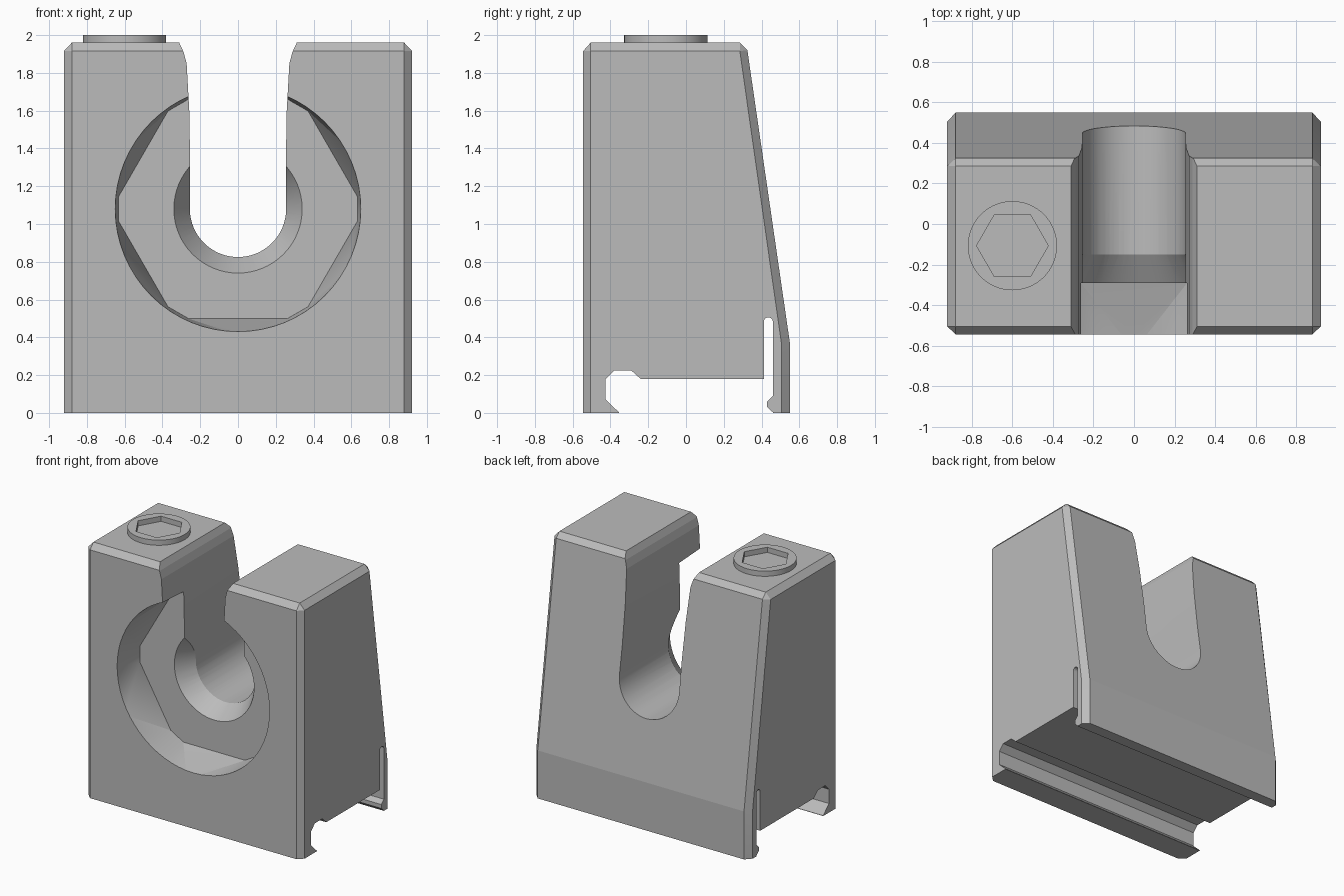
import bpy, bmesh, math
from mathutils import Vector

if "Cube" in bpy.data.objects:
    bpy.data.objects.remove(bpy.data.objects["Cube"])

grey = bpy.data.materials.new("plain grey")
grey.diffuse_color = (0.5, 0.5, 0.5, 1)
grey.use_nodes = True
grey.node_tree.nodes["Principled BSDF"].inputs["Base Color"].default_value = grey.diffuse_color


def finish(name, bm):
    bmesh.ops.recalc_face_normals(bm, faces=bm.faces)
    mesh = bpy.data.meshes.new(name)
    bm.to_mesh(mesh)
    bm.free()
    mesh.materials.append(grey)
    obj = bpy.data.objects.new(name, mesh)
    bpy.context.collection.objects.link(obj)
    return obj


def hull(name, points):
    bm = bmesh.new()
    for p in points:
        bm.verts.new(p)
    bmesh.ops.convex_hull(bm, input=bm.verts)
    bmesh.ops.dissolve_limit(bm, angle_limit=0.002, verts=bm.verts, edges=bm.edges)
    return finish(name, bm)


def prism(name, points, offset):
    bm = bmesh.new()
    face = bm.faces.new([bm.verts.new(p) for p in points])
    ext = bmesh.ops.extrude_face_region(bm, geom=[face])
    verts = [v for v in ext["geom"] if isinstance(v, bmesh.types.BMVert)]
    bmesh.ops.translate(bm, verts=verts, vec=Vector(offset))
    return finish(name, bm)


def activate(obj):
    bpy.ops.object.select_all(action='DESELECT')
    obj.select_set(True)
    bpy.context.view_layer.objects.active = obj


def cut(target, cutter):
    mod = target.modifiers.new("cut", 'BOOLEAN')
    mod.operation = 'DIFFERENCE'
    mod.solver = 'EXACT'
    mod.object = cutter
    activate(target)
    bpy.ops.object.modifier_apply(modifier=mod.name)
    bpy.data.objects.remove(cutter)


def arc(cx, cy, r, a0, a1, n):
    steps = [math.radians(a0 + (a1 - a0) * i / n) for i in range(n + 1)]
    return [(cx + r * math.cos(a), cy + r * math.sin(a)) for a in steps]


CZ = 1.08       # height of the bore axis
FLOOR = -0.29   # y of the nut recess floor

# body: side profile with chamfered ends
full = [(-.545, 0), (-.545, 1.915), (-.505, 1.96), (.285, 1.96),
        (.325, 1.92), (.55, .37), (.55, 0)]
inset = [(-.505, 0), (-.505, 1.915), (.285, 1.915), (.505, .37), (.505, 0)]
body = hull("holder_body",
            [(s * .88, y, z) for s in (-1, 1) for y, z in full] +
            [(s * .922, y, z) for s in (-1, 1) for y, z in inset])

# rail channel with hook and flexible clip slit
rail = [(-.355, -.1), (-.355, .003), (-.425, .07), (-.425, .18), (-.38, .225),
        (-.29, .225), (-.24, .18), (.412, .18)]
rail += arc(.436, .482, .024, 180, 0, 8)
rail += [(.46, .09), (.43, .06), (.43, .03), (.46, .003), (.46, -.1)]
cut(body, prism("rail_cutter", [(-1.2, y, z) for y, z in rail], (2.4, 0, 0)))

# nut recess: corner-trimmed hexagon floor blending to a round mouth
pts = [(.65 * c, y, CZ + .65 * s) for y in (-.545, -.7)
       for c, s in arc(0, 0, 1, 0, 354.375, 63)]
for k in range(6):
    a = math.radians(90 + 60 * k)
    for t in (-.263, .263):
        pts.append((.58 * math.cos(a) - t * math.sin(a), FLOOR,
                    CZ + .58 * math.sin(a) + t * math.cos(a)))
cut(body, hull("recess_cutter", pts))

# countersink around the bore
pts = [(r * c, y, CZ + r * s) for y, r in ((FLOOR - .02, .352), (-.14, .249))
       for c, s in arc(0, 0, 1, 0, 354.375, 63)]
cut(body, hull("countersink_cutter", pts))

# open slot, round below and flared at the top
flare = [(.253, 1.3), (.258, 1.6), (.272, 1.85), (.288, 1.91), (.312, 1.962), (.312, 2.2)]
slot = arc(0, CZ, .255, 180, 360, 32) + flare + [(-x, z) for x, z in reversed(flare)]
cut(body, prism("slot_cutter", [(x, -1, z) for x, z in slot], (0, 2, 0)))

# raised ring with hexagonal socket on one shoulder
RX, RY = -.6, -.107
ring = prism("hex_socket_ring",
             [(x, y, 1.95) for x, y in arc(RX, RY, .22, 0, 354.375, 63)], (0, 0, .05))
cut(ring, prism("socket_cutter",
                [(x, y, 1.96) for x, y in arc(RX, RY, .177, 0, 300, 5)], (0, 0, .1)))

# smooth curved walls, crisp chamfers
for obj in (body, ring):
    activate(obj)
    bpy.ops.object.shade_smooth_by_angle(angle=math.radians(7))
